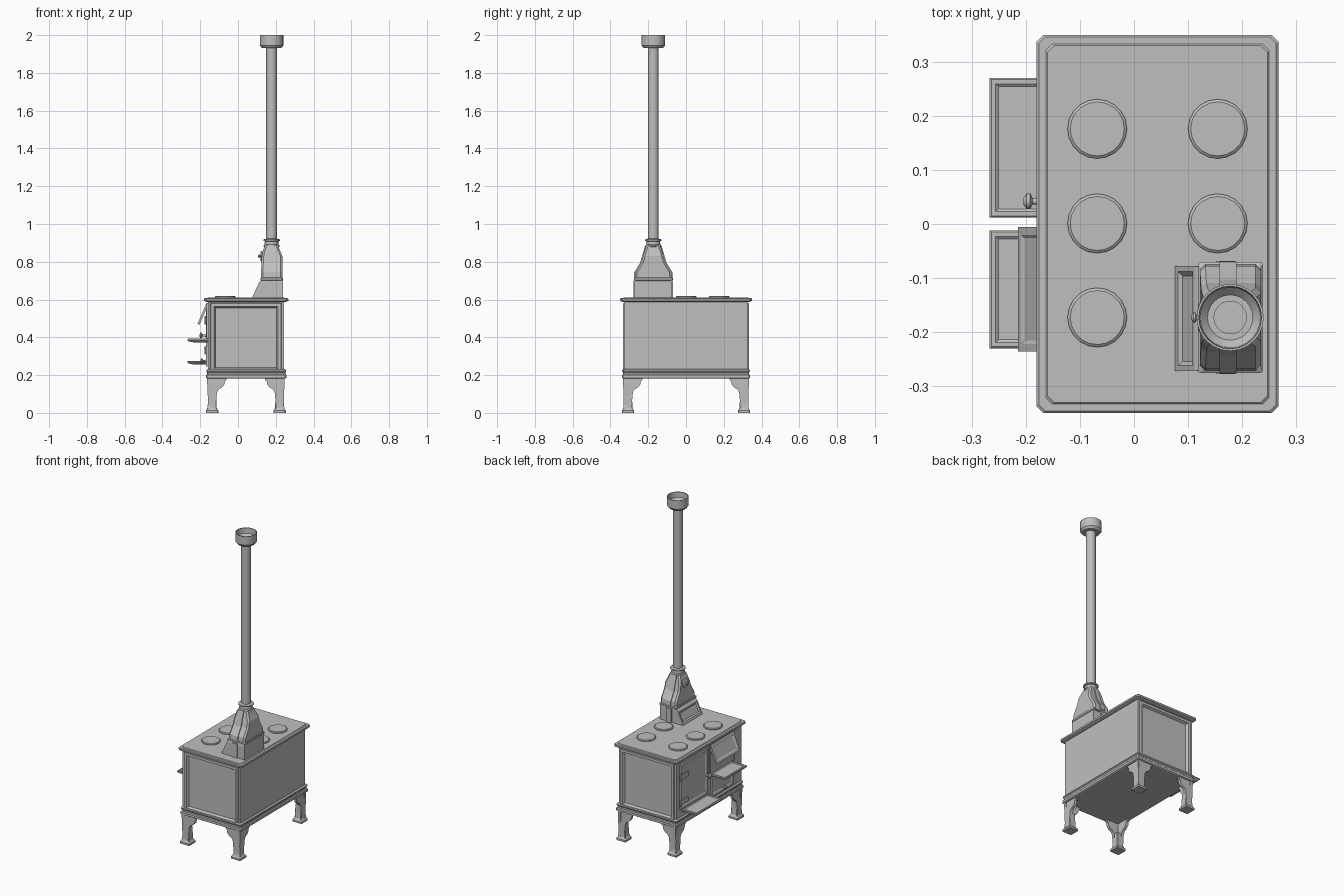
import bpy, bmesh, math
from mathutils import Vector

if "Cube" in bpy.data.objects:
    bpy.data.objects.remove(bpy.data.objects["Cube"])

iron = bpy.data.materials.new("grey cast iron")
iron.use_nodes = True
GREY = (0.52, 0.52, 0.52, 1)
iron.diffuse_color = GREY
iron.node_tree.nodes["Principled BSDF"].inputs["Base Color"].default_value = GREY


def finish(name, bm, insets=(), smooth=False):
    """Turn a bmesh into an object; insets = (direction, [(thickness, depth)...])."""
    bmesh.ops.recalc_face_normals(bm, faces=bm.faces)
    for direction, steps in insets:
        d = Vector(direction)
        faces = [max((f for f in bm.faces if f.normal.dot(d) > 0.7), key=lambda f: f.calc_area())]
        for thickness, depth in steps:
            bmesh.ops.inset_individual(bm, faces=faces, thickness=thickness,
                                       depth=depth, use_even_offset=True)
    mesh = bpy.data.meshes.new(name)
    bm.to_mesh(mesh)
    bm.free()
    mesh.materials.append(iron)
    ob = bpy.data.objects.new(name, mesh)
    bpy.context.collection.objects.link(ob)
    if smooth:
        bpy.ops.object.select_all(action='DESELECT')
        ob.select_set(True)
        bpy.context.view_layer.objects.active = ob
        bpy.ops.object.shade_smooth_by_angle(angle=math.radians(35))
    return ob


def skin(bm, rings, caps=True):
    for a, b in zip(rings, rings[1:]):
        for i in range(len(a)):
            j = (i + 1) % len(a)
            bm.faces.new((a[i], a[j], b[j], b[i]))
    if caps:
        bm.faces.new(rings[0][::-1])
        bm.faces.new(rings[-1])


def loft(name, levels, chamfer=0, insets=()):
    """Stack rectangles (z, x0, x1, y0, y1), with optional cut corners."""
    bm = bmesh.new()
    rings = []
    for z, x0, x1, y0, y1 in levels:
        c = chamfer
        pts = [(x0, y0), (x1, y0), (x1, y1), (x0, y1)]
        if c:
            pts = [(x0 + c, y0), (x1 - c, y0), (x1, y0 + c), (x1, y1 - c),
                   (x1 - c, y1), (x0 + c, y1), (x0, y1 - c), (x0, y0 + c)]
        rings.append([bm.verts.new((x, y, z)) for x, y in pts])
    skin(bm, rings)
    return finish(name, bm, insets)


def box(name, x0, x1, y0, y1, z0, z1, insets=()):
    return loft(name, [(z0, x0, x1, y0, y1), (z1, x0, x1, y0, y1)], 0, insets)


def lathe(name, profile, centre, sides=20, smooth=True):
    """Spin (radius, height) points around a vertical axis."""
    bm = bmesh.new()
    rings = [[bm.verts.new((r * math.cos(math.tau * i / sides),
                            r * math.sin(math.tau * i / sides), h))
              for i in range(sides)] for r, h in profile]
    skin(bm, rings)
    ob = finish(name, bm, (), smooth)
    ob.location = centre
    return ob


def knob(name, centre, size=1):
    ob = lathe(name, [(r * size, h * size) for r, h in
                      [(.008, 0), (.005, .006), (.005, .016), (.013, .02), (.013, .026), (.006, .031)]],
               centre, 12)
    ob.rotation_euler.y = -math.pi / 2


# Firebox with framed end panels
FRAME = [(.012, 0), (.004, .008), (.016, 0), (.008, -.014), (.004, 0)]
box("firebox", -.16, .243, -.325, .325, .2, .595, [((0, -1, 0), FRAME), ((0, 1, 0), FRAME)])


def slab(name, steps, chamfer):
    """Moulding around the body: steps are (z, outward growth)."""
    loft(name, [(z, -.16 - g, .247 + g, -.33 - g, .33 + g) for z, g in steps], chamfer)


slab("base_moulding", [(.183, .004), (.186, .009), (.2, .009), (.205, .004),
                       (.215, .004), (.22, .008), (.226, .008), (.232, 0)], .006)
slab("cooktop", [(.588, .006), (.593, .019), (.603, .02), (.607, .016), (.607, .003), (.61, 0)], .012)

# Burner lids
for i, (x, y) in enumerate([(-.068, .176), (.155, .176), (-.068, .001), (.155, .001), (-.068, -.173)]):
    lathe(f"burner_lid_{i + 1}", [(.055, .605), (.055, .615), (.05, .619)], (x, y, 0), 20, False)

# Four bracket legs: two curved plates meeting at the corner, on a flared foot
LEG = [(0, .02), (.006, .05), (.002, .13), (0, .185), (.104, .185), (.104, .176), (.095, .168),
       (.092, .15), (.08, .135), (.062, .125), (.053, .11), (.048, .06), (.046, .02)]


def leg_plate(name, corner, sx, sy, along_x, thick=.018):
    bm = bmesh.new()
    rings = []
    for t in (0, thick):
        ring = []
        for u, z in LEG:
            a, b = (u, t + .004) if along_x else (t + .004, u)
            ring.append(bm.verts.new((corner[0] + sx * a, corner[1] + sy * b, z)))
        rings.append(ring)
    skin(bm, rings)
    finish(name, bm)


for sx, side, cx in ((1, "right", -.164), (-1, "left", .247)):
    for sy, end, cy in ((1, "front", -.334), (-1, "back", .334)):
        name = f"{end}_{side}_leg"
        leg_plate(name + "_wide_plate", (cx, cy), sx, sy, True)
        leg_plate(name + "_deep_plate", (cx, cy), sx, sy, False)
        mx, my = cx + sx * .027, cy + sy * .027
        loft(name + "_foot", [(z, mx - w, mx + w, my - w, my + w) for z, w in
                              [(0, .033), (.012, .033), (.018, .028), (.026, .024), (.11, .02)]], .004)

# Flue box with a sloping framed front
loft("flue_box", [(.608, .075, .237, -.272, -.078), (.615, .077, .237, -.272, -.078),
                  (.692, .112, .237, -.272, -.078), (.70, .122, .235, -.27, -.08)], 0,
     [((-1, 0, .4), [(.01, 0), (.008, -.006), (.004, 0)])])
loft("flue_collar", [(.698, .126, .234, -.262, -.088), (.703, .118, .238, -.276, -.07),
                     (.713, .118, .238, -.276, -.07), (.718, .124, .234, -.268, -.078)], .004)

# Tapering hood with a raised rib on each flank
HOOD = [(.716, .122, .235, .098), (.745, .122, .235, .095), (.765, .123, .235, .082),
        (.795, .124, .235, .064), (.83, .126, .235, .054), (.86, .132, .222, .045), (.885, .142, .214, .037)]
loft("flue_hood", [(z, x0, x1, -.173 - h, -.173 + h) for z, x0, x1, h in HOOD], .01)
loft("flue_hood_rib", [(z, .158, .19, -.179 - h, -.167 + h) for z, x0, x1, h in HOOD])
for s, y in ((-1, -.272), (1, -.074)):
    box("flue_box_rib_" + ("front" if s < 0 else "back"), .152, .187, y - .006, y + .006, .608, .70)
knob("damper_knob", (.128, -.173, .83), .7)
lathe("damper_disc", [(.028, -.004), (.028, .004), (.022, .008)], (.126, -.173, .83), 16).rotation_euler.y = -math.pi / 2

# Stovepipe, neck rings and open cap
lathe("pipe_neck", [(.036, .875), (.042, .88), (.042, .887), (.037, .892), (.036, .908),
                    (.044, .911), (.044, .918), (.03, .922)], (.178, -.173, 0), 24)
lathe("stovepipe", [(.0285, .9), (.0285, 1.945)], (.178, -.173, 0), 24)
lathe("pipe_cap", [(.03, 1.932), (.052, 1.932), (.062, 1.945), (.062, 2), (.058, 2),
                   (.056, 1.965), (.042, 1.95), (.03, 1.95), (.03, 1.945)], (.178, -.173, 0), 24)

# Oven door with hinges, knob and shelf
PANEL = [(.014, 0), (.006, -.004)]
box("oven_door", -.17, -.155, .025, .292, .285, .565, [((-1, 0, 0), PANEL)])
for z in (.33, .49):
    box("oven_hinge_plate", -.175, -.168, .225, .29, z - .014, z + .014)
    lathe("oven_hinge_pin", [(.008, z - .022), (.008, z + .022)], (-.17, .296, 0), 10)
knob("oven_knob", (-.17, .042, .41), 1.1)


def shelf(name, y0, y1, z):
    loft(name, [(z - .014, -.235, -.155, y0 + .015, y1 - .015), (z - .008, -.262, -.155, y0 + .004, y1 - .004),
                (z - .004, -.267, -.155, y0, y1), (z + .003, -.267, -.155, y0, y1),
                (z + .006, -.264, -.155, y0 + .003, y1 - .003)], 0,
         [((0, 0, 1), [(.008, 0), (.005, -.004)])])


shelf("oven_shelf", .012, .27, .27)
shelf("fire_shelf", -.23, -.012, .387)

# Hinged fire flap, its opening frame and the ash door
flap = box("fire_flap", -.006, .006, -.236, -.006, -.116, 0, [((-1, 0, 0), PANEL), ((1, 0, 0), PANEL)])
flap.location = (-.163, 0, .576)
flap.rotation_euler.y = .405
for y in (-.245, -.008):
    box("fire_frame_side", -.168, -.155, y, y + .012, .395, .575)
box("fire_frame_top", -.168, -.155, -.245, .004, .57, .582)
box("ash_door", -.17, -.155, -.23, -.015, .245, .36, [((-1, 0, 0), PANEL)])
knob("ash_knob", (-.168, -.125, .275), 1)
